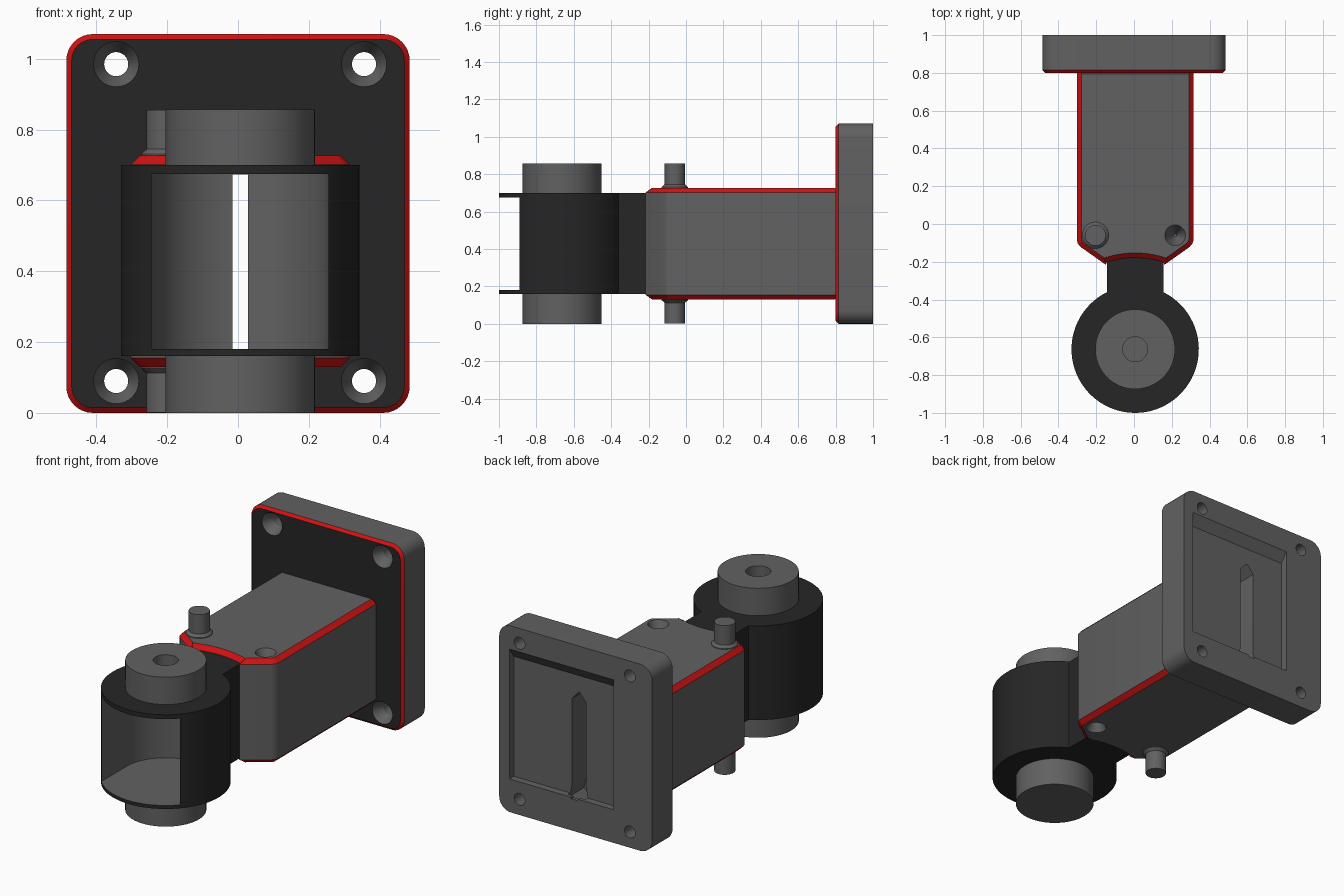
import bpy, bmesh, math

if "Cube" in bpy.data.objects:
    bpy.data.objects.remove(bpy.data.objects["Cube"])

CX = 0.006          # shared centre line
BY = -0.663         # barrel axis
GREY, DARK, RED = 0, 1, 2


def material(name, rgb):
    m = bpy.data.materials.new(name)
    m.diffuse_color = (*rgb, 1)
    m.use_nodes = True
    m.node_tree.nodes["Principled BSDF"].inputs["Base Color"].default_value = m.diffuse_color
    return m


MATS = [material("grey", (0.12, 0.12, 0.12)),
        material("near_black", (0.019, 0.019, 0.019)),
        material("red", (0.62, 0.006, 0.006))]


def finish(name, bm, colour=GREY):
    bmesh.ops.recalc_face_normals(bm, faces=bm.faces)
    bm.normal_update()
    if callable(colour):
        for f in bm.faces:
            f.material_index = colour(f.normal)
    else:
        for f in bm.faces:
            f.material_index = colour
    me = bpy.data.meshes.new(name)
    bm.to_mesh(me)
    bm.free()
    for m in MATS:
        me.materials.append(m)
    ob = bpy.data.objects.new(name, me)
    bpy.context.collection.objects.link(ob)
    return ob


def prism(name, pts, a, b, axis="z", colour=GREY, bevel=0, caps=()):
    """Extrude a closed outline from a to b along an axis; bevel the rims at the given levels."""
    place = {"z": lambda u, v, w: (u, v, w),
             "y": lambda u, v, w: (u, w, v),
             "x": lambda u, v, w: (w, u, v)}[axis]
    k = "xyz".index(axis)
    bm = bmesh.new()
    lo = [bm.verts.new(place(u, v, a)) for u, v in pts]
    hi = [bm.verts.new(place(u, v, b)) for u, v in pts]
    bm.faces.new(lo)
    bm.faces.new(hi)
    n = len(pts)
    for i in range(n):
        j = (i + 1) % n
        bm.faces.new((lo[i], lo[j], hi[j], hi[i]))
    if bevel:
        bmesh.ops.recalc_face_normals(bm, faces=bm.faces)
        rim = [e for e in bm.edges
               if any(all(abs(v.co[k] - c) < 1e-5 for v in e.verts) for c in caps)]
        bmesh.ops.bevel(bm, geom=rim, offset=bevel, segments=1, affect="EDGES")
    return finish(name, bm, colour)


def arc(cx, cy, r, a0, a1, n):
    return [(cx + r * math.cos(math.radians(a0 + (a1 - a0) * i / n)),
             cy + r * math.sin(math.radians(a0 + (a1 - a0) * i / n))) for i in range(n + 1)]


def box_pts(x0, x1, y0, y1):
    return [(x0, y0), (x1, y0), (x1, y1), (x0, y1)]


def lathe(name, cx, cy, profile, axis="z", n=48, colour=GREY):
    """Closed turned solid from (radius, level) pairs."""
    bm = bmesh.new()
    rings = []
    for r, w in profile:
        ring = []
        for u, v in arc(cx, cy, r, 0, 360 * (n - 1) / n, n - 1):
            ring.append(bm.verts.new((u, v, w) if axis == "z" else (u, w, v)))
        rings.append(ring)
    for p, q in zip(rings, rings[1:]):
        for i in range(n):
            j = (i + 1) % n
            bm.faces.new((p[i], p[j], q[j], q[i]))
    bm.faces.new(rings[0])
    bm.faces.new(rings[-1])
    return finish(name, bm, colour)


def cut(ob, cutters):
    for c in cutters:
        m = ob.modifiers.new("cut", "BOOLEAN")
        m.operation, m.solver, m.object = "DIFFERENCE", "EXACT", c
        bpy.context.view_layer.objects.active = ob
        bpy.ops.object.modifier_apply(modifier=m.name)


# Narrow slot that runs through barrel, body and plate
slot = prism("slot_cutter", box_pts(CX - 0.022, CX + 0.022, 0.181, 0.674), -0.6, 1.2, "y")
cutters = [slot]

# Mounting plate with red front chamfer
R, W, H = 0.075, 0.485, 1.07
outline = (arc(W - R, R, R, -90, 0, 8) + arc(W - R, H - R, R, 0, 90, 8)
           + arc(R - W, H - R, R, 90, 180, 8) + arc(R - W, R, R, 180, 270, 8))
plate = prism("mounting_plate", outline, 0.80, 1.0, "y", bevel=0.015, caps=(0.80,),
              colour=lambda n: DARK if n.y < -0.95 else RED if n.y < -0.3 else GREY)

# Countersunk screw holes
plate_cuts = []
for x in (CX - 0.35, CX + 0.35):
    for z in (0.09, 0.985):
        plate_cuts.append(lathe("screw_cutter", x, z, [(0.069, 0.79), (0.064, 0.80), (0.034, 0.86),
                                                       (0.034, 1.1)], "y", 32))
# Back recess with sloped ceiling, and pointed keyway
plate_cuts.append(prism("recess_cutter", [(1.02, 0.19), (0.96, 0.19), (0.96, 0.878),
                                          (1.0, 0.935), (1.02, 0.96)], -0.24, 0.42, "x"))
key = [(0, 0.12), (0.06, 0.17), (0.045, 0.24), (0.045, 0.735), (0, 0.785),
       (-0.045, 0.735), (-0.045, 0.24), (-0.06, 0.17)]
plate_cuts.append(prism("keyway_cutter", [(CX + x, z) for x, z in key], 0.83, 0.98, "y"))
cut(plate, plate_cuts + [slot])
cutters += plate_cuts

# Body with concave nose and red chamfers above and below
half = [(0.309, 0.82), (0.309, -0.085), (0.303, -0.105), (0.288, -0.122), (0.155, -0.216)]
nose = math.degrees(math.asin(0.15 / 0.485))
body_pts = ([(CX + x, y) for x, y in half]
            + arc(CX, BY, 0.485, 90 - nose, 90 + nose, 10)
            + [(CX - x, y) for x, y in reversed(half)])
body = prism("body", body_pts, 0.13, 0.727, bevel=0.025, caps=(0.13, 0.727),
             colour=lambda n: RED if 0.3 < abs(n.z) < 0.95 else GREY)
# Alignment sockets, top and bottom
sockets = [lathe("socket_cutter", CX + 0.212, -0.06, [(0.057, z - s * 0.02), (0.055, z), (0.008, z + s * 0.1)], n=32)
           for z, s in ((0.727, -1), (0.13, 1))]
cut(body, [slot] + sockets)
cutters += sockets

# Alignment pins with flared feet
for name, z, s in (("upper_pin", 0.727, 1), ("lower_pin", 0.13, -1)):
    lathe(name, CX - 0.21, -0.06, [(0.07, z - s * 0.02), (0.07, z + s * 0.004), (0.055, z + s * 0.018),
                                   (0.055, z + s * 0.129)], n=32)

# Barrel and neck in one outline, with an open-fronted bore
RB = 0.337
a = math.degrees(math.acos(0.15 / RB))
barrel_pts = arc(CX, BY, RB, 180 - a, 360 + a, 64) + [(CX + 0.15, -0.16), (CX - 0.15, -0.16)]
barrel = prism("barrel", barrel_pts, 0.16, 0.70, colour=DARK)
bore = prism("bore_cutter", arc(CX, BY, 0.25, 0, 180, 32) + [(CX - 0.25, -1.2), (CX + 0.25, -1.2)],
             0.18, 0.675)
cut(barrel, [bore, slot])
cutters.append(bore)

# Hubs above and below the barrel
lathe("lower_hub", CX, BY, [(0.211, 0.0), (0.211, 0.165)], n=64)
hub = lathe("upper_hub", CX, BY, [(0.211, 0.695), (0.211, 0.857)], n=64)
hub_hole = lathe("hub_hole_cutter", CX, BY, [(0.066, 0.78), (0.066, 0.95)], n=32)
cut(hub, [hub_hole])
cutters.append(hub_hole)

# Remove helpers, smooth the rounded surfaces
for c in cutters:
    bpy.data.objects.remove(c, do_unlink=True)
for ob in bpy.context.scene.objects:
    ob.select_set(True)
bpy.context.view_layer.objects.active = plate
bpy.ops.object.shade_smooth_by_angle(angle=math.radians(25))
